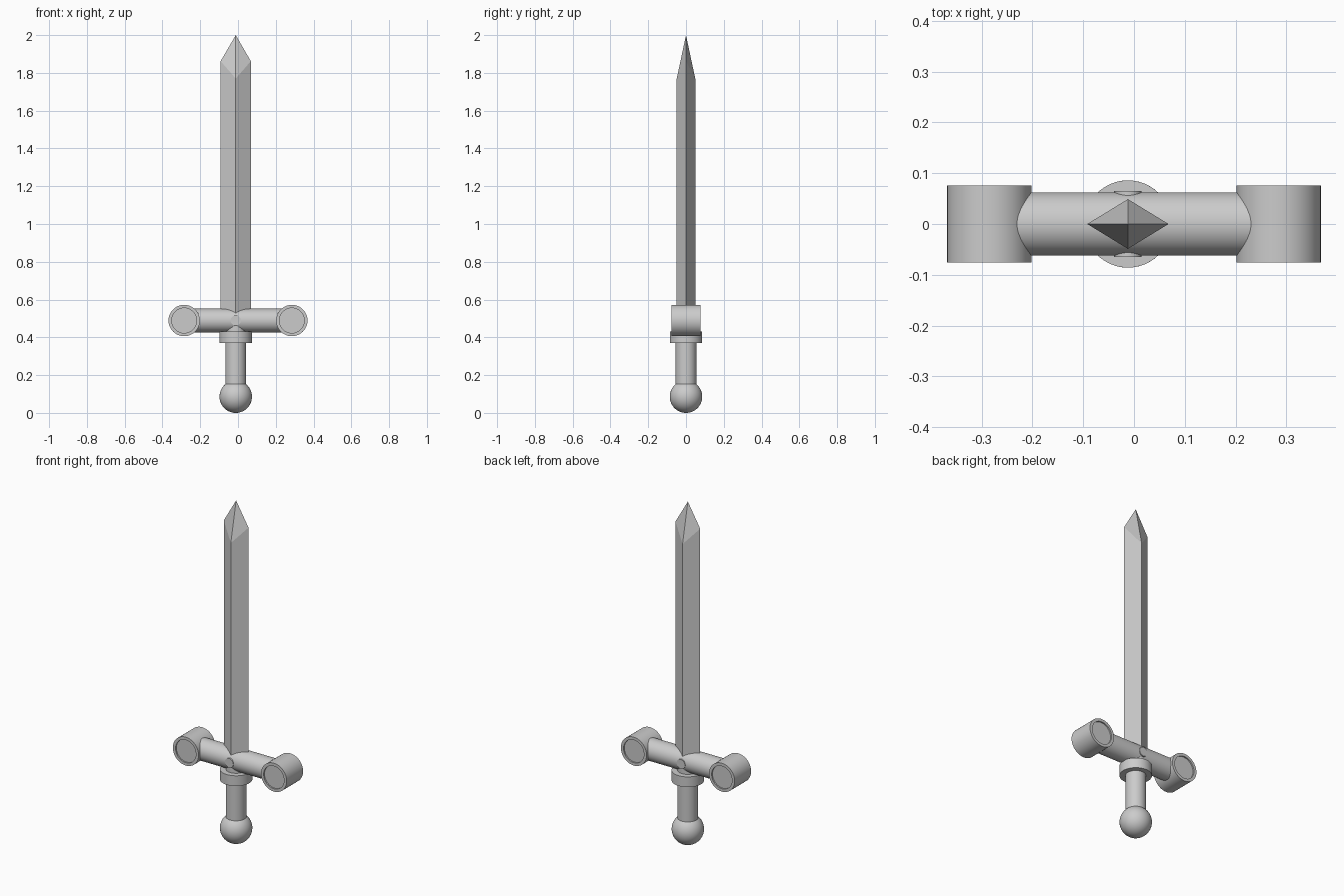
import bpy, bmesh, math
from mathutils import Matrix

if "Cube" in bpy.data.objects:
    bpy.data.objects.remove(bpy.data.objects["Cube"])

CX = -0.012      # hilt and blade axis
GUARD_Z = 0.489


def finish(bm, name, smooth=True):
    bmesh.ops.recalc_face_normals(bm, faces=bm.faces[:])
    mesh = bpy.data.meshes.new(name)
    bm.to_mesh(mesh)
    bm.free()
    ob = bpy.data.objects.new(name, mesh)
    bpy.context.collection.objects.link(ob)
    if smooth:
        bpy.ops.object.select_all(action='DESELECT')
        ob.select_set(True)
        bpy.context.view_layer.objects.active = ob
        bpy.ops.object.shade_smooth_by_angle(angle=math.radians(30))
    return ob


def cylinder(name, radius, length, centre, axis='Z', recess=None):
    bm = bmesh.new()
    rot = {'Z': Matrix(), 'X': Matrix.Rotation(math.pi / 2, 4, 'Y'),
           'Y': Matrix.Rotation(math.pi / 2, 4, 'X')}[axis]
    bmesh.ops.create_cone(bm, cap_ends=True, segments=64, radius1=radius,
                          radius2=radius, depth=length)
    if recess:
        # sunken disc in each end cap
        rim, depth = recess
        for cap in [f for f in bm.faces if len(f.verts) > 4]:
            inner = bmesh.ops.extrude_discrete_faces
            bmesh.ops.inset_individual(bm, faces=[cap], thickness=rim)
            normal = cap.normal.copy()
            new = bmesh.ops.extrude_face_region(bm, geom=[cap])
            verts = [v for v in new['geom'] if isinstance(v, bmesh.types.BMVert)]
            bmesh.ops.translate(bm, verts=verts, vec=-normal * depth)
            if cap.is_valid:
                bmesh.ops.delete(bm, geom=[cap], context='FACES_ONLY')
    bmesh.ops.transform(bm, matrix=Matrix.Translation(centre) @ rot, verts=bm.verts[:])
    return finish(bm, name)


# Blade: diamond section, ridges end lower than the cutting edges
bm = bmesh.new()
section = [(-0.08, 0, 1.862), (0, -0.049, 1.77), (0.08, 0, 1.862), (0, 0.049, 1.77)]
low = [bm.verts.new((CX + x, y, GUARD_Z)) for x, y, z in section]
high = [bm.verts.new((CX + x, y, z)) for x, y, z in section]
tip = bm.verts.new((CX, 0, 2.0))
bm.faces.new(low)
for i in range(4):
    j = (i + 1) % 4
    bm.faces.new((low[i], low[j], high[j], high[i]))
    bm.faces.new((high[i], high[j], tip))
finish(bm, "blade", smooth=False)

# Crossguard bar with round end pieces
cylinder("guard_bar", 0.0625, 0.5, (0, 0, GUARD_Z), 'X')
for side, name in ((-1, "guard_end_left"), (1, "guard_end_right")):
    cylinder(name, 0.083, 0.152, (side * 0.285, 0, GUARD_Z), 'Y', recess=(0.017, 0.008))

# Small stud through the middle of the guard
cylinder("guard_stud", 0.027, 0.13, (CX, 0, GUARD_Z), 'Y')

# Grip, collar and pommel
cylinder("grip", 0.055, 0.37, (CX, 0, 0.295))
cylinder("collar", 0.086, 0.06, (CX, 0, 0.4))
bm = bmesh.new()
bmesh.ops.create_uvsphere(bm, u_segments=48, v_segments=24, radius=0.086,
                          matrix=Matrix.Translation((CX, 0, 0.086)))
finish(bm, "pommel")
